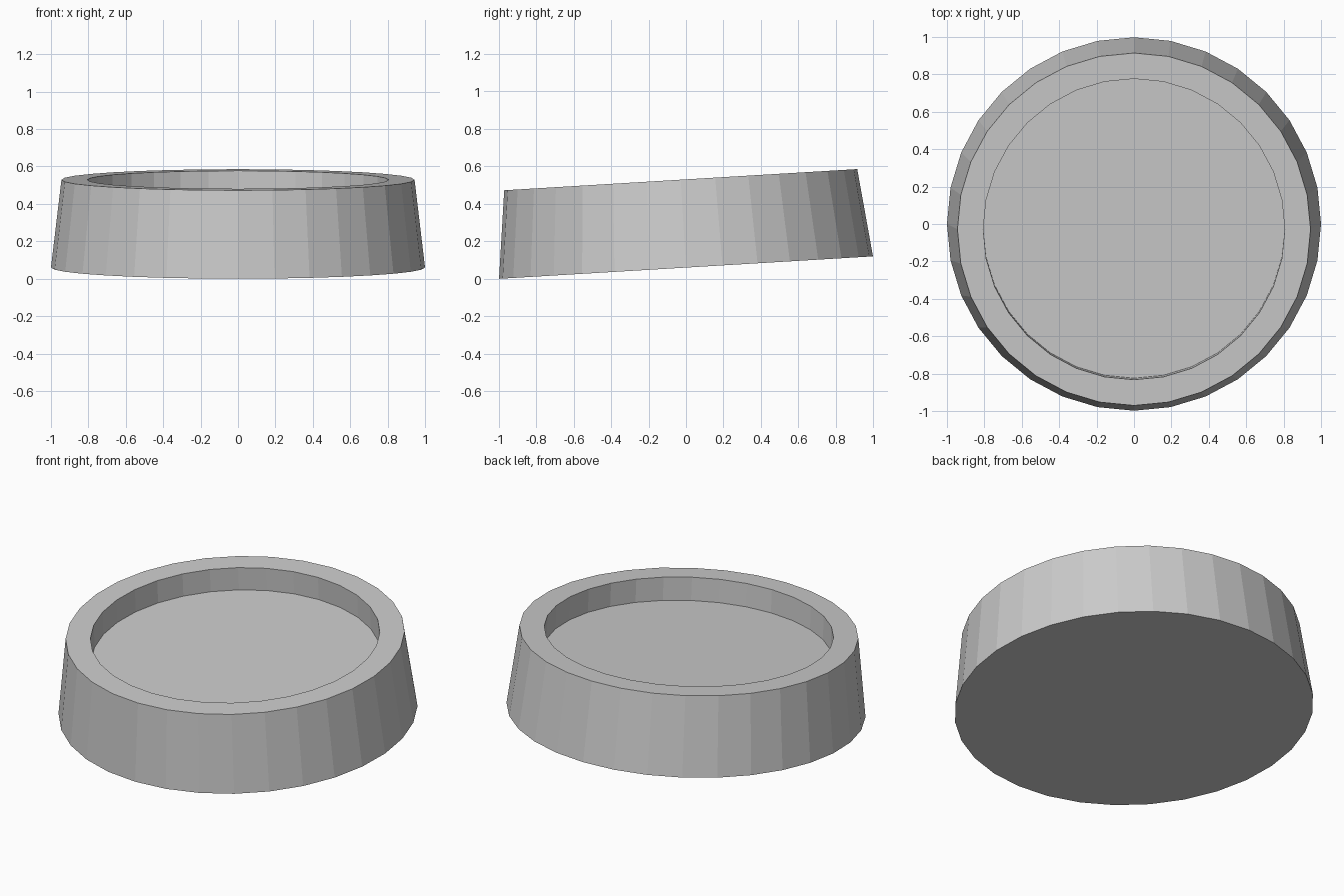
import bpy, bmesh, math
from mathutils import Matrix

if "Cube" in bpy.data.objects:
    bpy.data.objects.remove(bpy.data.objects["Cube"])

SIDES = 32
TILT = math.atan(0.06)
# (radius, height) from base edge, over the rim, down to the recessed floor
PROFILE = [(1.0, 0.0), (0.944, 0.47), (0.806, 0.47), (0.806, 0.33)]

bm = bmesh.new()


def ring(radius, z):
    return [bm.verts.new((radius * math.cos(2 * math.pi * i / SIDES),
                          radius * math.sin(2 * math.pi * i / SIDES), z))
            for i in range(SIDES)]


# Tapered wall, flat rim and recess wall
rings = [ring(r, z) for r, z in PROFILE]
for a, b in zip(rings, rings[1:]):
    for i in range(SIDES):
        j = (i + 1) % SIDES
        bm.faces.new((a[i], a[j], b[j], b[i]))

# Underside and recessed floor
bm.faces.new(rings[0][::-1])
bm.faces.new(rings[-1])

# Lean the whole dish so the front edge rests on the ground
bm.transform(Matrix.Translation((0, 0, math.sin(TILT))) @ Matrix.Rotation(TILT, 4, 'X'))
bmesh.ops.recalc_face_normals(bm, faces=bm.faces)

mesh = bpy.data.meshes.new("tilted_dish")
bm.to_mesh(mesh)
bm.free()
bpy.context.collection.objects.link(bpy.data.objects.new("tilted_dish", mesh))
